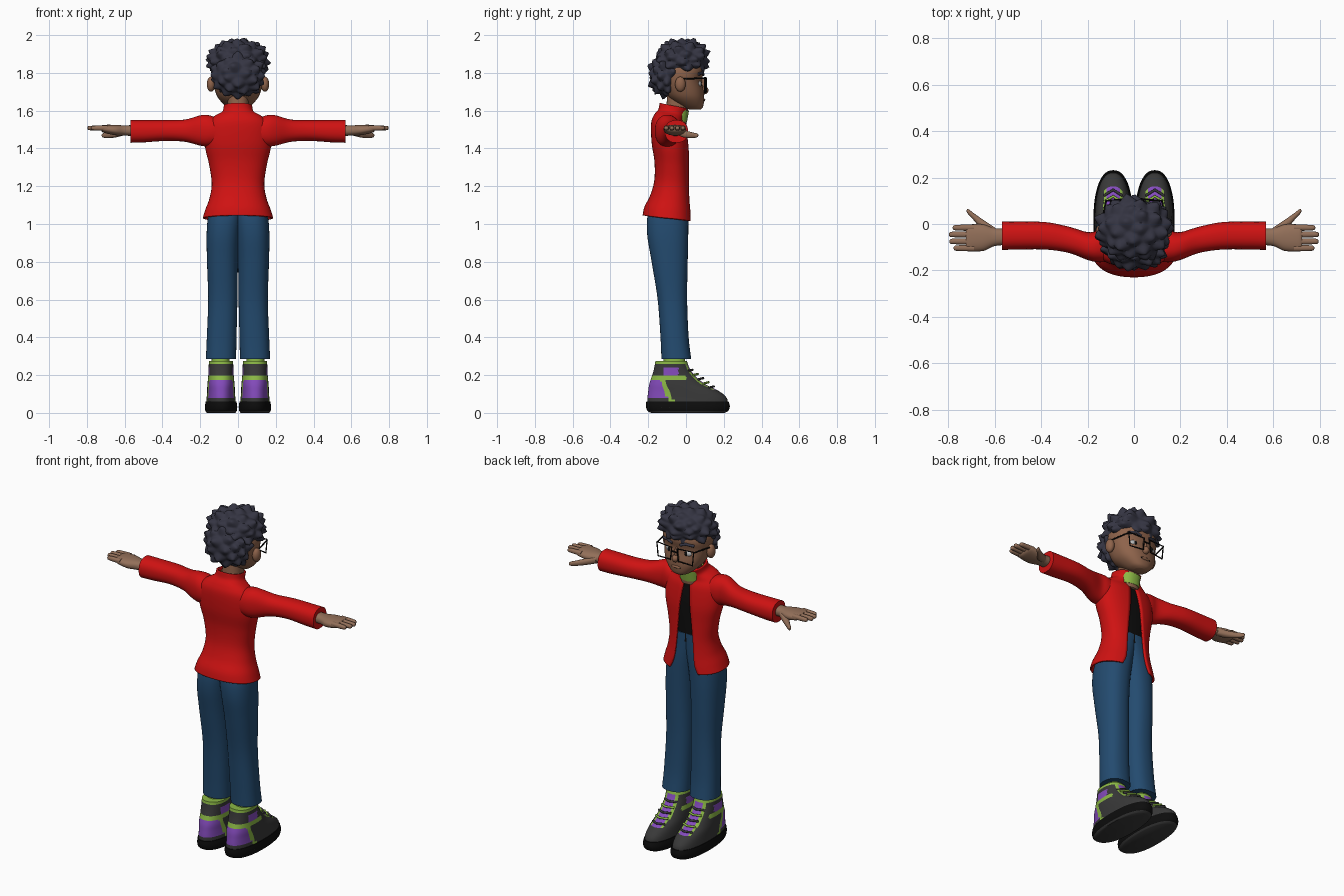
import bpy, bmesh, math, random
from mathutils import Vector

random.seed(4)
cube = bpy.data.objects.get("Cube")
if cube:
    bpy.data.objects.remove(cube)


def material(name, r, g, b):
    m = bpy.data.materials.new(name)
    m.use_nodes = True
    m.diffuse_color = (r, g, b, 1)
    m.node_tree.nodes["Principled BSDF"].inputs["Base Color"].default_value = (r, g, b, 1)
    return m


HAIR = material("hair", .035, .035, .055)
FACE = material("face_skin", .27, .125, .07)
HAND = material("hand_skin", .29, .16, .1)
RED = material("jacket_red", .62, .006, .006)
DENIM = material("denim_blue", .017, .07, .16)
BLACK = material("black", .004, .004, .004)
GREY = material("shoe_grey", .04, .04, .04)
PURPLE = material("purple", .23, .07, .5)
GREEN = material("lime_green", .26, .48, .06)
EYE = material("eye_white", .5, .5, .5)


def finish(ob, mats, mirror=False):
    """Shade smoothly, assign materials and mirror across x."""
    for m in mats:
        ob.data.materials.append(m)
    if mirror:
        ob.modifiers.new("mirror", 'MIRROR').use_bisect_axis[0] = False
    return ob


def mesh_object(name, bm, mats, mirror=False):
    bmesh.ops.recalc_face_normals(bm, faces=bm.faces)
    me = bpy.data.meshes.new(name)
    bm.to_mesh(me)
    bm.free()
    ob = bpy.data.objects.new(name, me)
    bpy.context.collection.objects.link(ob)
    finish(ob, mats, mirror)
    bpy.ops.object.select_all(action='DESELECT')
    ob.select_set(True)
    bpy.context.view_layer.objects.active = ob
    bpy.ops.object.shade_smooth_by_angle(angle=math.radians(50))
    return ob


def smooth_rings(rings, steps):
    """Catmull-Rom interpolation between cross-sections."""
    out, last = [], len(rings) - 1
    for i in range(last):
        quad = zip(rings[max(i - 1, 0)], rings[i], rings[i + 1], rings[min(i + 2, last)])
        quad = list(quad)
        for s in range(steps):
            t = s / steps
            out.append([b + t * (c - a + t * (2*a - 5*b + 4*c - d + t * (3*(b - c) + d - a))) / 2
                        for a, b, c, d in quad])
    return out + [rings[-1]]


def loft(name, rings, mats, axis="z", n=40, steps=5, power=2.3, lift=0,
         rule=None, mirror=False):
    """Skin rings (t, y0, y1, b0, b1[, front gap]); b is x for axis z, z for axis x."""
    bm, rows = bmesh.new(), []
    open_front = len(rings[0]) == 6
    for t, y0, y1, b0, b1, *gap in smooth_rings(rings, steps):
        ry, rb = (y1 - y0) / 2, (b1 - b0) / 2
        g = math.asin(min(1, gap[0] / rb) ** (power / 2)) if gap else 0
        row = []
        for k in range(n):
            th = g + (2*math.pi - 2*g) * k / (n - 1 if open_front else n)
            s, c = math.sin(th), math.cos(th)
            b = (b0 + b1) / 2 + rb * math.copysign(abs(s) ** (2 / power), s)
            y = (y0 + y1) / 2 + ry * math.copysign(abs(c) ** (2 / power), c)
            h = t + lift * (1 - c) / 2
            row.append(bm.verts.new((b, y, h) if axis == "z" else (h, y, b)))
        rows.append(row)
    for low, high in zip(rows, rows[1:]):
        for k in range(n - 1 if open_front else n):
            j = (k + 1) % n
            bm.faces.new((low[k], low[j], high[j], high[k]))
    if not open_front:
        bm.faces.new(rows[0])
        bm.faces.new(rows[-1])
    if rule:
        for f in bm.faces:
            f.material_index = rule(f.calc_center_median())
    return mesh_object(name, bm, mats, mirror)


def ball(name, loc, scale, mat, mirror=False):
    bm = bmesh.new()
    bmesh.ops.create_uvsphere(bm, u_segments=24, v_segments=16, radius=1)
    for v in bm.verts:
        v.co = Vector(loc) + v.co * Vector(scale)
    return mesh_object(name, bm, [mat], mirror)


def tube(name, points, radius, mat, mirror=False, closed=False):
    cu = bpy.data.curves.new(name, 'CURVE')
    cu.dimensions, cu.bevel_depth, cu.use_fill_caps = '3D', radius, True
    sp = cu.splines.new('POLY')
    sp.points.add(len(points) - 1)
    for p, co in zip(sp.points, points):
        p.co = (*co, 1)
    sp.use_cyclic_u = closed
    ob = bpy.data.objects.new(name, cu)
    bpy.context.collection.objects.link(ob)
    return finish(ob, [mat], mirror)


# Head, neck and facial features (the face looks along +y)
loft("head", [(1.605, .02, .075, -.03, .03), (1.62, -.02, .09, -.06, .06),
              (1.66, -.08, .096, -.1, .1), (1.7, -.11, .094, -.12, .12),
              (1.76, -.13, .084, -.134, .134), (1.82, -.14, .095, -.135, .135),
              (1.9, -.12, .07, -.1, .1)], [FACE])
loft("neck", [(1.52, -.11, 0, -.055, .055), (1.68, -.1, .02, -.055, .055)], [FACE])
ball("nose", (0, .095, 1.708), (.02, .024, .022), FACE)
ball("nose_bridge", (0, .086, 1.735), (.012, .018, .035), FACE)
ball("ears", (.143, -.03, 1.74), (.022, .028, .04), FACE, True)
ball("eyes", (.055, .064, 1.742), (.03, .018, .02), EYE, True)
ball("pupils", (.055, .077, 1.742), (.011, .007, .013), BLACK, True)
ball("lips", (0, .09, 1.657), (.032, .012, .009), FACE)
tube("mouth_line", [(-.03, .094, 1.655), (0, .1, 1.657), (.03, .094, 1.655)], .0025, BLACK)
tube("eyebrows", [(.025, .09, 1.79), (.06, .088, 1.803), (.1, .066, 1.793)], .008, HAIR, True)

# Glasses: two frames, bridge and temples
tube("glasses_frames", [(.018, .108, 1.772), (.12, .1, 1.776), (.112, .1, 1.695),
                        (.026, .108, 1.7)], .004, BLACK, True, True)
tube("glasses_bridge", [(-.019, .108, 1.75), (.019, .108, 1.75)], .004, BLACK)
tube("glasses_temples", [(.12, .1, 1.772), (.148, -.03, 1.768)], .004, BLACK, True)


# Curly hair: ellipsoids with scattered soft spikes
def hair(name, loc, scale, count, height):
    bm = bmesh.new()
    bmesh.ops.create_icosphere(bm, subdivisions=5, radius=1)
    tips = []
    for i in range(count):
        z = 1 - 2 * (i + .5) / count
        a = i * 2.4 + random.uniform(-.2, .2)
        r = math.sqrt(1 - z * z)
        tips.append((Vector((r * math.cos(a), r * math.sin(a), z)), random.uniform(.6, 1.1)))
    for v in bm.verts:
        d = v.co.normalized()
        bump = max(k * max(0, 1 - d.angle(t) / .36) ** 1.4 for t, k in tips)
        v.co = Vector(loc) + d * Vector(scale) + d * height * bump
    mesh_object(name, bm, [HAIR])


hair("hair_top", (0, -.02, 1.87), (.142, .123, .092), 60, .042)
hair("hair_back", (0, -.1, 1.79), (.125, .085, .105), 50, .036)

# Shirt and its collar
loft("shirt", [(1.18, -.13, .004, -.11, .11), (1.4, -.14, .002, -.14, .14),
               (1.5, -.14, -.012, -.13, .13), (1.57, -.12, -.02, -.065, .065)], [BLACK])
loft("shirt_collar", [(1.54, -.12, .005, -.062, .062), (1.6, -.115, .016, -.062, .062)],
     [GREEN], lift=.015)

# Open jacket with flared hem and standing collar
jacket = loft("jacket", [(1.015, -.225, .03, -.182, .182, .09), (1.06, -.215, .026, -.168, .168, .07),
                         (1.12, -.185, .02, -.146, .146, .06), (1.2, -.163, .015, -.134, .134, .053),
                         (1.3, -.162, .012, -.148, .148, .044), (1.4, -.177, .01, -.17, .17, .034),
                         (1.5, -.18, -.004, -.165, .165, .022), (1.545, -.165, -.02, -.13, .13, .018),
                         (1.575, -.142, -.012, -.08, .08, .022), (1.61, -.135, .01, -.07, .07, .04)],
              [RED], n=56, lift=.03)
wall = jacket.modifiers.new("cloth", 'SOLIDIFY')
wall.thickness, wall.offset = .01, 0
loft("sleeves", [(.08, -.16, -.03, 1.42, 1.55), (.15, -.165, -.03, 1.41, 1.575),
                 (.2, -.155, -.035, 1.415, 1.575), (.28, -.125, -.012, 1.435, 1.553),
                 (.38, -.11, .008, 1.44, 1.55), (.5, -.11, .01, 1.432, 1.55),
                 (.57, -.112, .01, 1.43, 1.55)], [RED], axis="x", mirror=True)

# Hands with four fingers and a thumb
loft("palms", [(.54, -.09, -.02, 1.465, 1.525), (.6, -.095, -.018, 1.468, 1.522),
               (.65, -.116, -.002, 1.47, 1.525), (.71, -.117, -.002, 1.483, 1.525),
               (.725, -.108, -.01, 1.495, 1.52)], [HAND], axis="x", mirror=True)
for finger, y, tip in (("index", -.016, .782), ("middle", -.045, .798),
                       ("ring", -.075, .796), ("little", -.104, .778)):
    rings = [(x, y - r, y + r, 1.508 - r, 1.508 + r) for x, r in
             ((.69, .014), (.74, .013), (tip - .012, .0115), (tip - .003, .008), (tip, .002))]
    loft(finger + "_fingers", rings, [HAND], axis="x", n=16, steps=3, mirror=True)
loft("thumbs", [(.6, -.05, -.015, 1.47, 1.51), (.65, -.03, .018, 1.458, 1.495),
                (.69, .015, .046, 1.455, 1.485), (.715, .042, .065, 1.458, 1.48),
                (.722, .054, .06, 1.466, 1.472)], [HAND], axis="x", n=20, mirror=True)

# Trouser legs, overlapping above the crotch
loft("trouser_legs", [(.285, -.13, .028, .01, .17), (.4, -.135, .014, .008, .165),
                      (.6, -.15, .006, .003, .158), (.8, -.182, .009, 0, .164),
                      (.95, -.206, .012, -.01, .166), (1.06, -.2, .012, -.025, .155),
                      (1.15, -.155, .008, -.04, .125), (1.23, -.145, .006, -.06, .115)],
     [DENIM], mirror=True)


# High-top shoes with coloured panels
def shoe_colour(c):
    side = abs(c.x - .09)
    if c.z > .257:
        return 2
    if c.y > -.03 and side < .028 and c.z > .12:
        return 1
    if c.y > -.03 and side < .042 and c.z > .12:
        return 2
    if c.z > .198:
        return 1 if -.12 < c.y < -.04 and c.z < .24 else 0
    if c.z > .172 and c.y < .0:
        return 2
    edge = c.y + .085 + (c.z - .08) * .4
    if abs(edge) < .014:
        return 2
    return 1 if edge < 0 and c.z > .08 else 0


loft("shoe_uppers", [(.04, -.205, .222, .01, .17), (.08, -.204, .215, .014, .166),
                     (.115, -.2, .175, .016, .164), (.15, -.195, .105, .018, .162),
                     (.19, -.182, .055, .022, .158), (.23, -.17, .022, .024, .156),
                     (.275, -.162, .005, .026, .154)], [GREY, PURPLE, GREEN],
     n=72, rule=shoe_colour, mirror=True)
loft("shoe_soles", [(0, -.185, .205, .015, .165), (.012, -.205, .225, .006, .173),
                    (.035, -.212, .232, .004, .175), (.06, -.21, .226, .008, .171)],
     [BLACK, GREY], n=64, rule=lambda c: int(c.z < .01), mirror=True)
loft("socks", [(.26, -.12, -.005, .045, .14), (.32, -.12, -.005, .045, .14)], [GREEN], mirror=True)
for i in range(5):
    y, z = .035 + .028 * i, .222 - .022 * i
    tube("shoe_lace", [(.05, y - .025, z), (.09, y, z + .006), (.13, y - .025, z)],
         .006, GREEN if i % 2 else GREY, True)

# Tread blocks around the sole edge
for i in range(9):
    ball("sole_stud", (.09, -.17 + .042 * i, .03),
         (.084 - .03 * (abs(i - 4) / 4) ** 3, .012, .014), GREY, True)
